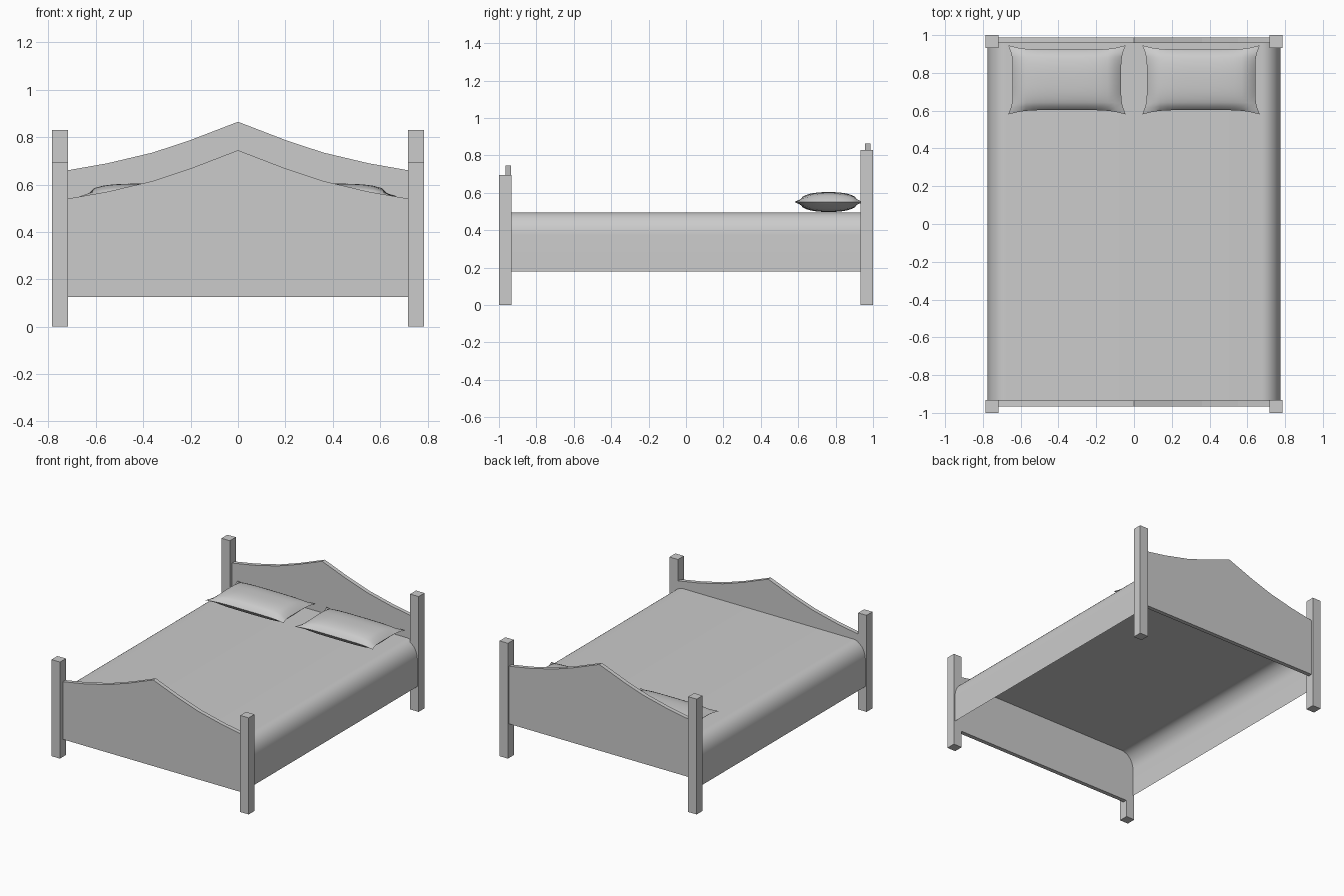
import bpy
import bmesh
import math

if "Cube" in bpy.data.objects:
    bpy.data.objects.remove(bpy.data.objects["Cube"], do_unlink=True)

grey = bpy.data.materials.new("light_grey")
grey.use_nodes = True
grey.diffuse_color = (0.6, 0.6, 0.6, 1)
grey.node_tree.nodes["Principled BSDF"].inputs["Base Color"].default_value = (0.6, 0.6, 0.6, 1)


def finish(name, bm, smooth=None):
    mesh = bpy.data.meshes.new(name)
    bm.to_mesh(mesh)
    bm.free()
    mesh.materials.append(grey)
    obj = bpy.data.objects.new(name, mesh)
    bpy.context.collection.objects.link(obj)
    if smooth:
        bpy.ops.object.select_all(action="DESELECT")
        obj.select_set(True)
        bpy.context.view_layer.objects.active = obj
        bpy.ops.object.shade_smooth_by_angle(angle=math.radians(smooth))
    return obj


def extrude_y(bm, geom, depth):
    result = bmesh.ops.extrude_face_region(bm, geom=geom)
    verts = [v for v in result["geom"] if isinstance(v, bmesh.types.BMVert)]
    bmesh.ops.translate(bm, verts=verts, vec=(0, depth, 0))
    bmesh.ops.recalc_face_normals(bm, faces=bm.faces)


# Square corner posts
def post(name, x, y, height, width=0.067):
    bm = bmesh.new()
    bmesh.ops.create_cube(bm, size=1)
    bmesh.ops.scale(bm, vec=(width, width, height), verts=bm.verts)
    bmesh.ops.translate(bm, vec=(x, y, height / 2), verts=bm.verts)
    finish(name, bm)


for side, sx in (("left", 1), ("right", -1)):
    post("foot_post_" + side, sx * 0.7515, -0.9665, 0.695)
    post("head_post_" + side, sx * 0.7515, 0.9665, 0.83)


# End boards with a peaked, sweeping top edge
CREST = [(0.72, 0.54), (0.55, 0.57), (0.36, 0.615), (0.2, 0.668)]


def end_board(name, y, lift):
    outline = [(0.72, 0.125)] + CREST + [(0, 0.745)]
    outline += [(-x, z) for x, z in reversed(CREST)] + [(-0.72, 0.125)]
    bm = bmesh.new()
    face = bm.faces.new([bm.verts.new((x, y, z + lift)) for x, z in outline])
    extrude_y(bm, [face], 0.03)
    finish(name, bm)


end_board("footboard", -0.965, 0)
end_board("headboard", 0.957, 0.12)


# Bed cover: an open sheet folded down over both long sides
def bed_cover():
    half, top, rx, rz, steps = 0.775, 0.495, 0.1, 0.12, 10
    side = [(half, 0.18)]
    for i in range(steps + 1):
        a = math.pi / 2 * i / steps
        side.append((half - rx + rx * math.cos(a), top - rz + rz * math.sin(a)))
    profile = side + [(-x, z) for x, z in reversed(side)]
    bm = bmesh.new()
    rows = [[bm.verts.new((x, y, z)) for x, z in profile] for y in (-0.935, 0.957)]
    for i in range(len(profile) - 1):
        bm.faces.new((rows[0][i], rows[0][i + 1], rows[1][i + 1], rows[1][i]))
    bmesh.ops.recalc_face_normals(bm, faces=bm.faces)
    if max(bm.faces, key=lambda f: f.calc_area()).normal.z < 0:
        bmesh.ops.reverse_faces(bm, faces=bm.faces)
    finish("bed_cover", bm, 40)


bed_cover()


# Pillows: two domed grids meeting at a seam with pulled-out corners
def pillow(name, cx, cy=0.763, seam=0.551):
    bm = bmesh.new()
    for sign in (1, -1):
        grid = bmesh.ops.create_grid(bm, x_segments=16, y_segments=16, size=1)
        for vert in grid["verts"]:
            u, v = vert.co.x, vert.co.y
            dome = max(0, 1 - u ** 4) * max(0, 1 - abs(v) ** 2.5)
            flare = (u * v) ** 6
            vert.co = (cx + u * (0.287 + 0.024 * flare),
                       cy + v * (0.16 + 0.023 * flare),
                       seam + sign * 0.053 * math.sqrt(dome))
    bmesh.ops.remove_doubles(bm, verts=bm.verts, dist=0.0005)
    bmesh.ops.recalc_face_normals(bm, faces=bm.faces)
    finish(name, bm, 50)


pillow("pillow_left", 0.355)
pillow("pillow_right", -0.355)
